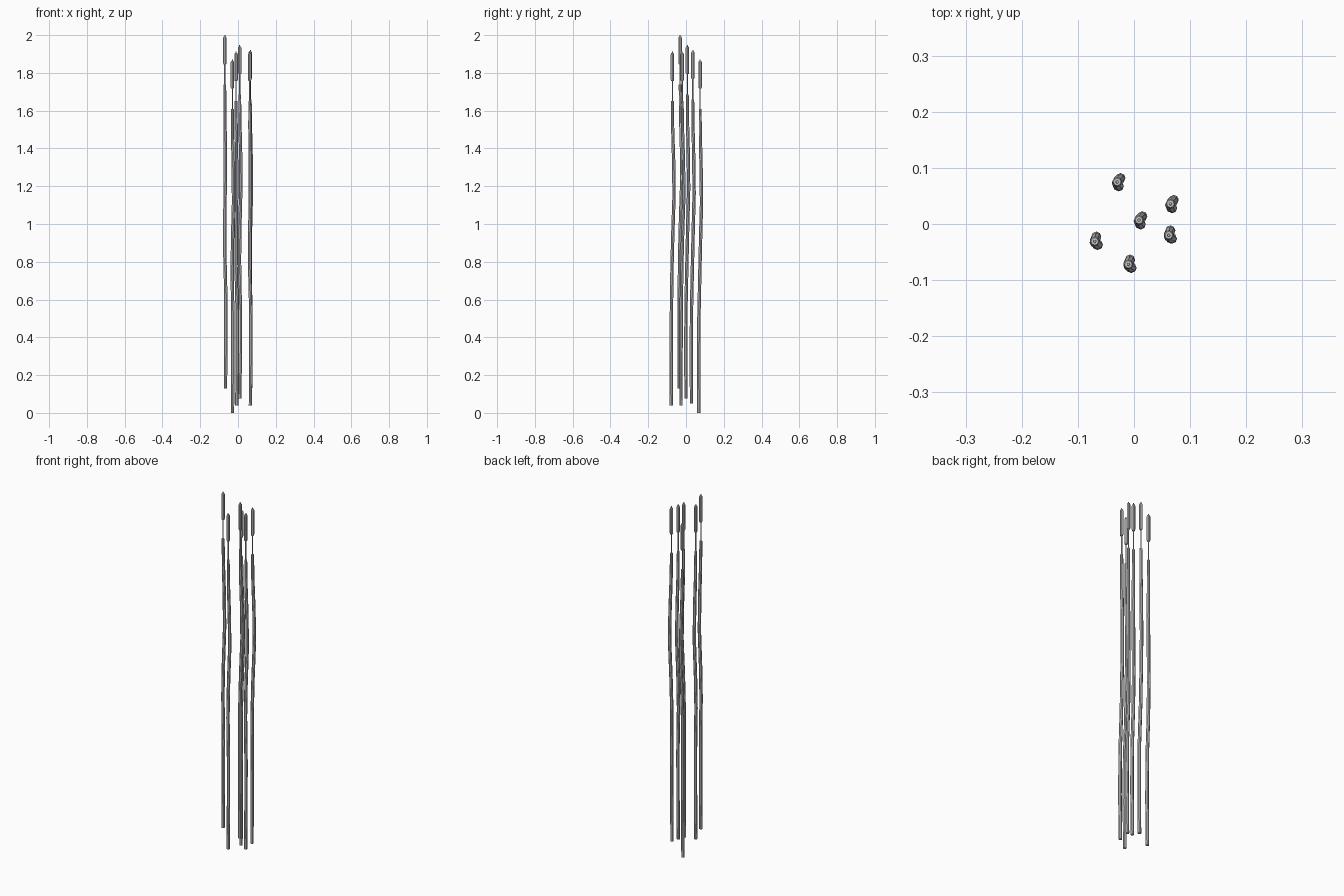
import bpy, bmesh, math
from mathutils import Vector

if "Cube" in bpy.data.objects:
    bpy.data.objects.remove(bpy.data.objects["Cube"])

SIDES = 8


def tube(name, rings, loc, spin, smooth=True):
    """Loft a round tube through (x, y, z, radius) rings."""
    bm = bmesh.new()
    loops = []
    c, s = math.cos(spin), math.sin(spin)
    for x, y, z, r in rings:
        cx, cy = x * c - y * s, x * s + y * c
        loops.append([bm.verts.new((cx + r * math.cos(2 * math.pi * i / SIDES),
                                    cy + r * math.sin(2 * math.pi * i / SIDES), z))
                      for i in range(SIDES)])
    for a, b in zip(loops, loops[1:]):
        for i in range(SIDES):
            j = (i + 1) % SIDES
            bm.faces.new((a[i], a[j], b[j], b[i]))
    bm.faces.new(loops[0][::-1])
    bm.faces.new(loops[-1])
    bmesh.ops.recalc_face_normals(bm, faces=bm.faces)
    me = bpy.data.meshes.new(name)
    bm.to_mesh(me)
    bm.free()
    ob = bpy.data.objects.new(name, me)
    ob.location = loc
    bpy.context.collection.objects.link(ob)


R = 0.0088
# heights are measured down from the tip of each reed
stem = [(0.001, -0.007, -1.872, R), (0.003, -0.008, -1.62, R),
        (0.003, -0.007, -1.38, R), (-0.001, -0.002, -1.14, R),
        (0.001, 0.002, -0.96, R), (0.006, 0.007, -0.76, R),
        (0.005, 0.005, -0.58, R), (0.001, 0.001, -0.40, R * 0.95),
        (0, 0, -0.262, R * 0.85)]
neck = [(0, 0, -0.27, 0.003), (0, 0, -0.14, 0.003)]
head = [(0, 0, -0.155, R * 0.8), (0, 0, -0.148, R), (0, 0, -0.015, R),
        (0, 0, -0.008, R * 0.75)]
tip = [(0, 0, -0.012, 0.003), (0, 0, 0, 0.0025)]

# x, y, top height, turn of the bend
reeds = [(-0.070, -0.031, 2.000, 0.4), (-0.030, 0.075, 1.872, 0.0),
         (-0.010, -0.072, 1.912, 0.4), (0.009, 0.007, 1.948, 0.0),
         (0.065, 0.036, 1.922, 0.0), (0.062, -0.020, 1.912, 0.4)]

for n, (x, y, top, spin) in enumerate(reeds, 1):
    for part, rings in (("stem", stem), ("neck", neck), ("head", head), ("tip", tip)):
        tube(f"reed_{n}_{part}", rings, Vector((x, y, top)), spin)
